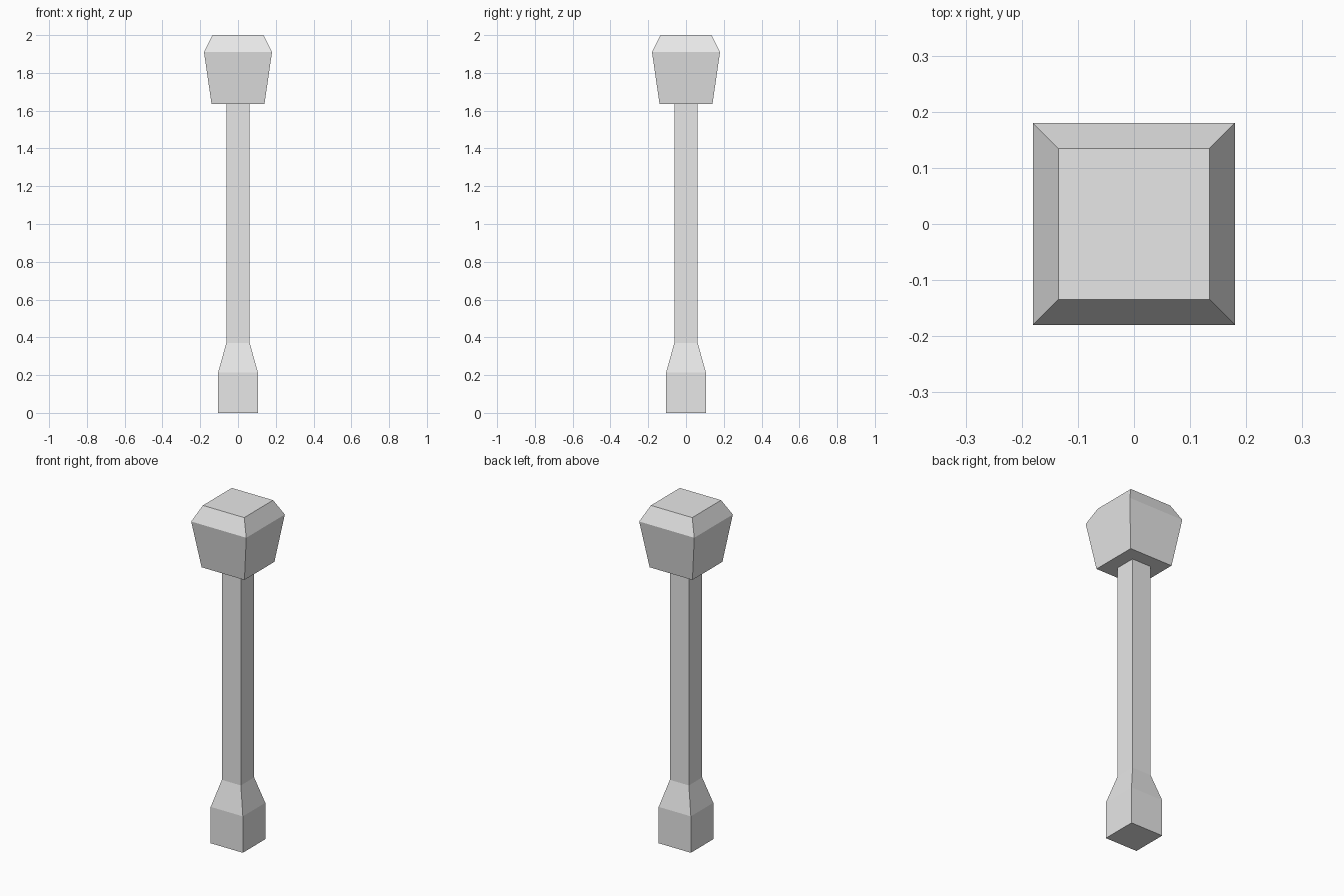
import bpy
import bmesh

cube = bpy.data.objects.get("Cube")
if cube:
    bpy.data.objects.remove(cube, do_unlink=True)

grey = bpy.data.materials.new("light_grey")
grey.use_nodes = True
grey.diffuse_color = (0.8, 0.8, 0.8, 1)
grey.node_tree.nodes["Principled BSDF"].inputs["Base Color"].default_value = grey.diffuse_color


def square_loft(name, profile):
    """Stack square rings given as (half width, height) and cap both ends."""
    bm = bmesh.new()
    rings = []
    for half, z in profile:
        corners = ((-half, -half), (half, -half), (half, half), (-half, half))
        rings.append([bm.verts.new((x, y, z)) for x, y in corners])
    for low, high in zip(rings, rings[1:]):
        for i in range(4):
            j = (i + 1) % 4
            bm.faces.new((low[i], low[j], high[j], high[i]))
    bm.faces.new(rings[0][::-1])
    bm.faces.new(rings[-1])
    mesh = bpy.data.meshes.new(name)
    bm.to_mesh(mesh)
    bm.free()
    mesh.materials.append(grey)
    obj = bpy.data.objects.new(name, mesh)
    bpy.context.collection.objects.link(obj)
    return obj


# Block foot tapering into the slim post
square_loft("post", [(0.105, 0), (0.105, 0.215), (0.062, 0.37), (0.062, 1.64)])

# Flared head with a chamfered top
square_loft("head", [(0.14, 1.635), (0.18, 1.91), (0.135, 2.0)])
